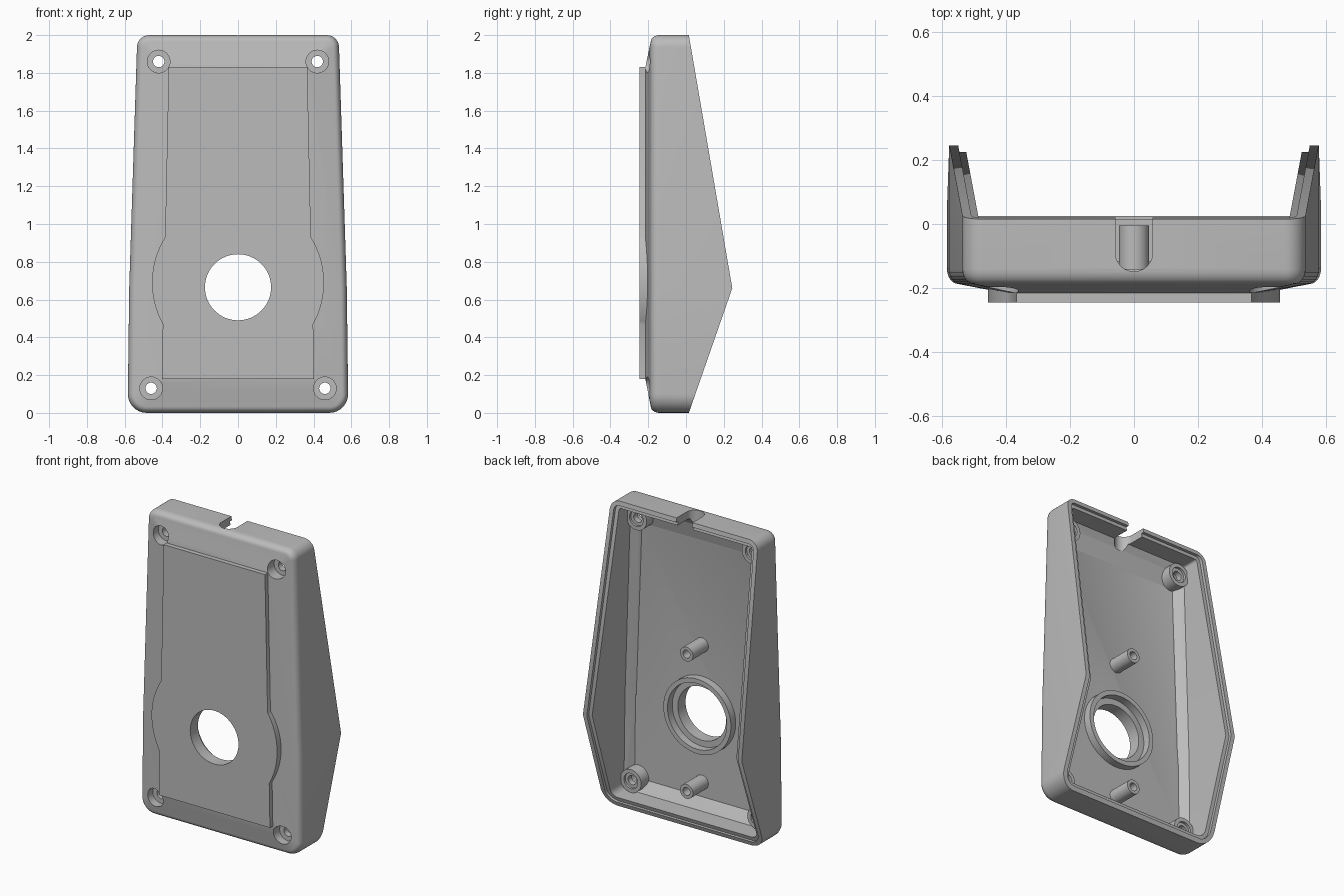
import bpy, bmesh, math
from mathutils import Vector

if "Cube" in bpy.data.objects:
    bpy.data.objects.remove(bpy.data.objects["Cube"], do_unlink=True)

grey = bpy.data.materials.new("light_grey_plastic")
grey.use_nodes = True
COLOUR = (0.5, 0.5, 0.5, 1)
grey.diffuse_color = COLOUR
grey.node_tree.nodes["Principled BSDF"].inputs["Base Color"].default_value = COLOUR

PEAK = 0.66                      # height where the side walls are deepest
HOLE_Z = 0.665
SCREWS = [(s * x, z) for s in (-1, 1) for x, z in ((0.42, 1.86), (0.46, 0.13))]


def finish(name, bm):
    bmesh.ops.remove_doubles(bm, verts=bm.verts, dist=1e-5)
    bmesh.ops.recalc_face_normals(bm, faces=bm.faces)
    mesh = bpy.data.meshes.new(name)
    bm.to_mesh(mesh)
    bm.free()
    mesh.materials.append(grey)
    obj = bpy.data.objects.new(name, mesh)
    bpy.context.collection.objects.link(obj)
    return obj


def smooth(obj):
    bpy.ops.object.select_all(action="DESELECT")
    obj.select_set(True)
    bpy.context.view_layer.objects.active = obj
    bpy.ops.object.shade_smooth_by_angle(angle=math.radians(30))


def rim(z):
    """Depth of the sloping rear edge at a height."""
    return 0.245 - 0.23 * ((PEAK - z) / PEAK if z < PEAK else (z - PEAK) / (2 - PEAK))


def ring(y, top, mid, bottom, z0, z1, r_top, r_bottom):
    """Rounded tapered outline; y is a depth or a function of height."""
    half = []
    for w, z, r, start, up in ((bottom, z0, r_bottom, -90, 1), (top, z1, r_top, 0, -1)):
        for i in range(9):
            a = math.radians(start + i * 90 / 8)
            half.append((w - r + r * math.cos(a), z + up * r + r * math.sin(a)))
        if z == z0:
            half.append((mid, PEAK))
    points = half + [(-x, z) for x, z in reversed(half)]
    return [Vector((x, y(z) if callable(y) else y, z)) for x, z in points]


def inset(d, y, z0=None, z1=None):
    return ring(y, 0.535 - d, 0.576 - d, 0.583 - d, d if z0 is None else z0,
                2 - d if z1 is None else z1, max(0.065 - d, 0.015), max(0.1 - d, 0.03))


def loft(name, rings):
    bm = bmesh.new()
    loops = [[bm.verts.new(p) for p in r] for r in rings]
    for a, b in zip(loops, loops[1:]):
        for i in range(len(a)):
            j = (i + 1) % len(a)
            bm.faces.new((a[i], a[j], b[j], b[i]))
    bm.faces.new(loops[0])
    bm.faces.new(loops[-1])
    return finish(name, bm)


def lathe(name, profile, x, z, steps=48):
    """Closed (radius, depth) profile spun around the depth axis."""
    bm = bmesh.new()
    loops = []
    for i in range(steps):
        a = 2 * math.pi * i / steps
        loops.append([bm.verts.new((x + r * math.cos(a), y, z + r * math.sin(a))) for r, y in profile])
    n = len(profile)
    for i in range(steps):
        a, b = loops[i], loops[(i + 1) % steps]
        for k in range(n):
            m = (k + 1) % n
            bm.faces.new((a[k], a[m], b[m], b[k]))
    obj = finish(name, bm)
    smooth(obj)
    return obj


def prism(name, points, axis, depth):
    """Extrude a flat outline along an axis vector."""
    bm = bmesh.new()
    face = bm.faces.new([bm.verts.new(p) for p in points])
    out = bmesh.ops.extrude_face_region(bm, geom=[face])
    moved = [v for v in out["geom"] if isinstance(v, bmesh.types.BMVert)]
    bmesh.ops.translate(bm, verts=moved, vec=Vector(axis) * depth)
    return finish(name, bm)


def circle(radius, x, y, z, steps=64):
    return [(x + radius * math.cos(2 * math.pi * i / steps), y,
             z + radius * math.sin(2 * math.pi * i / steps)) for i in range(steps)]


def cut(obj, cutter):
    mod = obj.modifiers.new("cut", "BOOLEAN")
    mod.operation, mod.solver, mod.object = "DIFFERENCE", "EXACT", cutter
    bpy.context.view_layer.objects.active = obj
    bpy.ops.object.modifier_apply(modifier=mod.name)


# Case shell: front face, rounded edge, outer wall, stepped rim, inner wall, floor
def floor_depth(z):
    return -0.165 + max(0, z - 1.8) * 0.25


def lip(z):
    return rim(z) - 0.02


rounding = [inset(0.035 * (1 - math.sin(t)), -0.14 - 0.047 * math.cos(t))
            for t in (math.radians(15 * k) for k in range(1, 7))]
shell = loft("case_shell",
             [ring(-0.215, 0.37, 0.395, 0.405, 0.18, 1.83, 0.01, 0.01), inset(0.035, -0.187)]
             + rounding
             + [inset(0, rim), inset(0.028, rim), inset(0.028, lip), inset(0.053, lip),
                inset(0.053, -0.115), inset(0.095, floor_depth, 0.12),
                inset(0.1, -0.165, 0.125, 1.8)])

# Raised front plate with a round bulge on each side
bulge = [(0.455 * math.cos(a), 0.69 + 0.455 * math.sin(a))
         for a in (math.radians(-29 + 61 * i / 24) for i in range(25))]
side = [(0.403, 0.18)] + bulge + [(0.367, 1.83)]
outline = side + [(-x, z) for x, z in reversed(side)]
plate = prism("front_plate", [(x, -0.245, z) for x, z in outline], (0, 1, 0), 0.065)

# Openings: round window, screw recesses, cable notch
cutters = [prism("window_cutter", circle(0.175, 0, -0.4, HOLE_Z), (0, 1, 0), 0.35)]
cut(plate, cutters[0])
for x, z in SCREWS:
    cutters.append(prism("screw_cutter", circle(0.06, x, -0.4, z, 48), (0, 1, 0), 0.3))
arc = [(0.058 * math.cos(a), -0.09 + 0.058 * math.sin(a), 1.9)
       for a in (math.pi * (1 + i / 20) for i in range(21))]
cutters.append(prism("notch_cutter", arc + [(0.058, 0.2, 1.9), (-0.058, 0.2, 1.9)], (0, 0, 1), 0.3))
for cutter in cutters:
    cut(shell, cutter)
for cutter in cutters:
    bpy.data.objects.remove(cutter, do_unlink=True)
smooth(shell)
smooth(plate)

# Screw bosses with a recessed seat
for x, z in SCREWS:
    lathe("screw_boss", [(0.06, -0.18), (0.075, -0.18), (0.075, -0.085), (0.05, -0.085),
                         (0.05, -0.1), (0.03, -0.1), (0.03, -0.14), (0.06, -0.14)], x, z)

# Collar around the window
lathe("window_collar", [(0.215, -0.175), (0.245, -0.175), (0.245, -0.115), (0.215, -0.115)],
      0, HOLE_Z, 64)

# Standoff posts above and below the window
for offset in (-0.45, 0.45):
    lathe("standoff_post", [(0.0, -0.175), (0.047, -0.175), (0.047, -0.005), (0.026, -0.005),
                            (0.026, -0.1), (0.0, -0.1)], 0, HOLE_Z + offset, 32)
